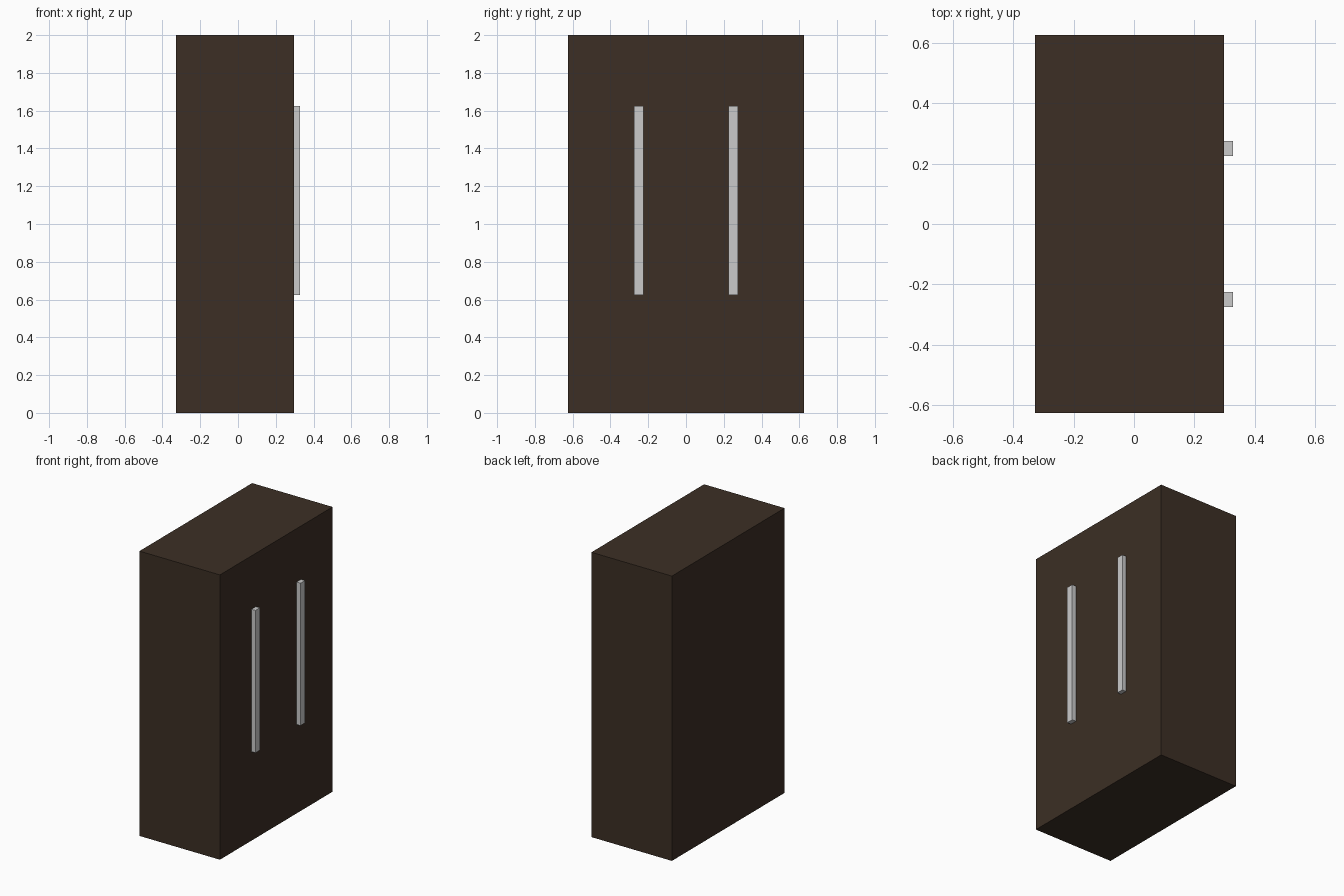
import bpy

if "Cube" in bpy.data.objects:
    bpy.data.objects.remove(bpy.data.objects["Cube"])


def box(name, lo, hi, mat=None):
    size = [b - a for a, b in zip(lo, hi)]
    centre = [(a + b) / 2 for a, b in zip(lo, hi)]
    bpy.ops.mesh.primitive_cube_add(size=1, location=centre)
    ob = bpy.context.object
    ob.name = name
    ob.scale = size
    bpy.ops.object.transform_apply(location=False, rotation=False, scale=True)
    if mat:
        ob.data.materials.append(mat)
    return ob


wood = bpy.data.materials.new("dark_wood")
wood.diffuse_color = (0.045, 0.028, 0.018, 1)
wood.use_nodes = True
wood.node_tree.nodes["Principled BSDF"].inputs["Base Color"].default_value = wood.diffuse_color

# Wardrobe body
FRONT = 0.297
box("wardrobe_body", (-0.328, -0.625, 0), (FRONT, 0.625, 2), wood)

# Pair of vertical bar handles on the +x face
for side, y in (("left", -0.25), ("right", 0.25)):
    box(f"{side}_door_handle", (FRONT, y - 0.025, 0.625), (0.328, y + 0.025, 1.625))
